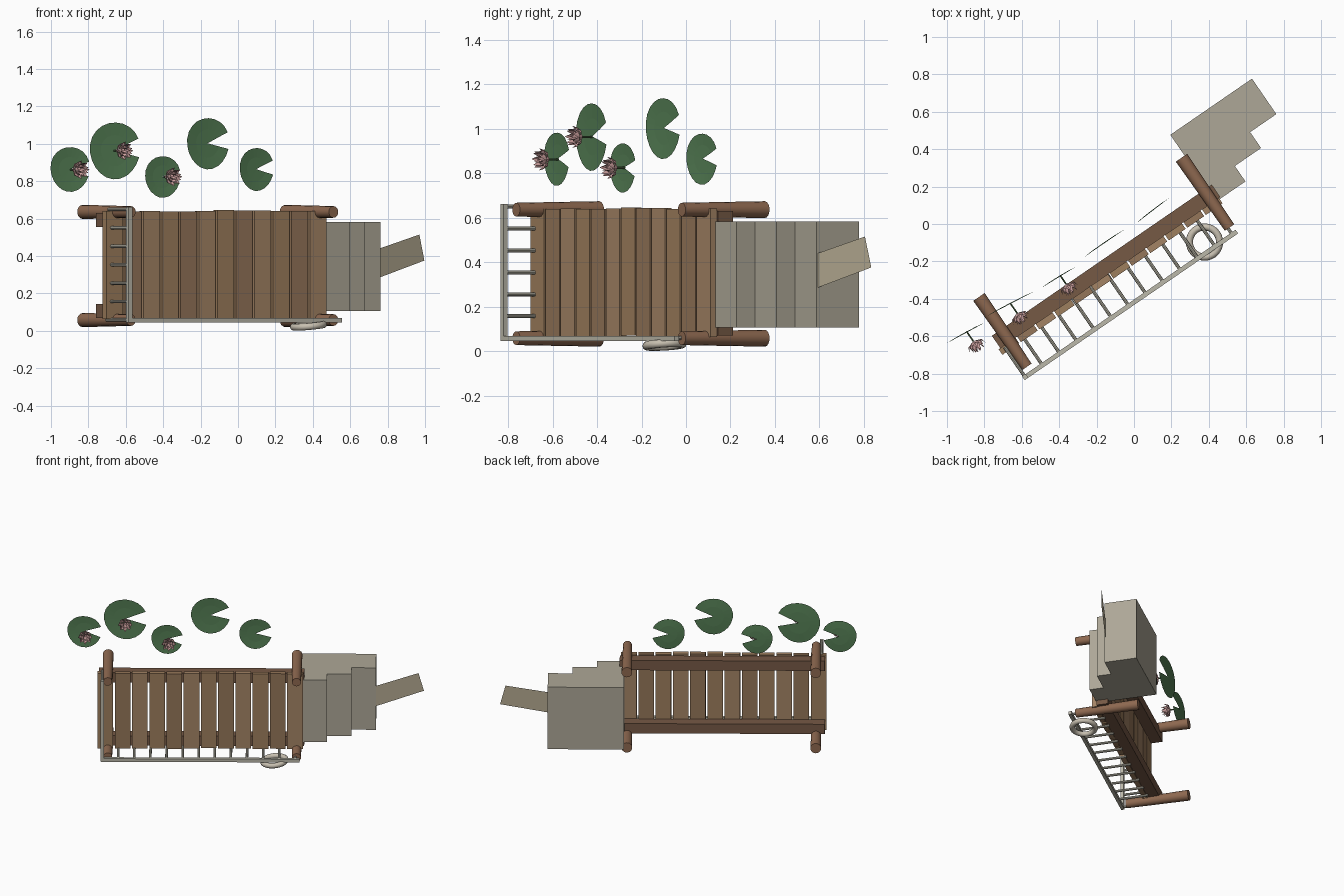
import bpy, bmesh, random
from math import sin, cos, pi, radians
from mathutils import Matrix, Vector

if "Cube" in bpy.data.objects:
    bpy.data.objects.remove(bpy.data.objects["Cube"])

random.seed(4)
# Dock frame: X = along dock, Y = across dock (world z), Z = dock up (towards front right)
T = radians(34.5)
C, S = cos(T), sin(T)
M = Matrix(((C, 0, S, 0), (S, 0, -C, 0), (0, 1, 0, 0), (0, 0, 0, 1)))


def mat(name, r, g, b):
    m = bpy.data.materials.new(name)
    m.diffuse_color = (r, g, b, 1)
    m.use_nodes = True
    m.node_tree.nodes["Principled BSDF"].inputs["Base Color"].default_value = m.diffuse_color
    return m


BOARDS = [mat("board_a", .34, .21, .11), mat("board_b", .30, .18, .10), mat("board_c", .37, .23, .13)]
BEAM = mat("beam_wood", .18, .10, .06)
POST = mat("post_wood", .27, .14, .08)
RAIL = mat("rail_paint", .50, .48, .40)
STONE = mat("stone", .42, .39, .31)
PLANK = mat("pale_wood", .50, .44, .31)
RING = mat("ring_canvas", .58, .53, .44)
LEAF = mat("leaf", .09, .21, .09)
PETAL = mat("petal", .62, .36, .35)
STEM = mat("stem", .08, .15, .06)


def add(name, bm, m, smooth=False):
    me = bpy.data.meshes.new(name)
    bmesh.ops.recalc_face_normals(bm, faces=bm.faces)
    bm.to_mesh(me)
    bm.free()
    me.materials.append(m)
    o = bpy.data.objects.new(name, me)
    bpy.context.collection.objects.link(o)
    o.matrix_world = M
    if smooth:
        bpy.ops.object.select_all(action='DESELECT')
        o.select_set(True)
        bpy.context.view_layer.objects.active = o
        bpy.ops.object.shade_smooth_by_angle(angle=radians(40))
    return o


def box(bm, x0, x1, y0, y1, z0, z1):
    mtx = Matrix.Translation(((x0 + x1) / 2, (y0 + y1) / 2, (z0 + z1) / 2))
    mtx = mtx @ Matrix.Diagonal((x1 - x0, y1 - y0, z1 - z0, 1))
    bmesh.ops.create_cube(bm, size=1, matrix=mtx)


def rod(bm, x, y, z0, z1, r0, r1, n):
    bmesh.ops.create_cone(bm, cap_ends=True, segments=n, radius1=r0, radius2=r1, depth=z1 - z0,
                          matrix=Matrix.Translation((x, y, (z0 + z1) / 2)))


# deck boards
for i in range(12):
    bm = bmesh.new()
    x = -.976 + .12 * i
    j = random.uniform(-.004, .004)
    box(bm, x, x + .109, .066 + j, .642 + j, .142, .178)
    add(f"deck_board_{i + 1}", bm, BOARDS[i % 3])

# stringers under the deck
for side, y in (("low", .07), ("high", .555)):
    bm = bmesh.new()
    box(bm, -.965, .462, y, y + .075, .062, .142)
    add(f"stringer_{side}", bm, BEAM)

# piles
for i, x in enumerate((-.904, .41)):
    for j, y in enumerate((.058, .636)):
        bm = bmesh.new()
        rod(bm, x, y, -.148, .305, .038, .031, 14)
        add(f"pile_{i}{j}", bm, POST, True)

# handrails along the side and across the end
bm = bmesh.new()
box(bm, -.955, .43, .045, .069, .333, .357)
add("side_handrail", bm, RAIL)
bm = bmesh.new()
box(bm, -.955, -.931, .069, .662, .333, .357)
add("end_handrail", bm, RAIL)

# balusters
bm = bmesh.new()
for i in range(13):
    rod(bm, -.943 + .112 * i, .06, .13, .34, .009, .009, 8)
add("side_balusters", bm, RAIL, True)
bm = bmesh.new()
for i in range(6):
    rod(bm, -.943, .157 + .0985 * i, .15, .34, .009, .009, 8)
add("end_balusters", bm, RAIL, True)

# life ring hung on the side railing
bpy.ops.mesh.primitive_torus_add(major_segments=28, minor_segments=10, major_radius=.081, minor_radius=.019)
ring = bpy.context.object
ring.name = "life_ring"
ring.data.materials.append(RING)
bpy.ops.object.shade_smooth_by_angle(angle=radians(40))
ring.matrix_world = (M @ Matrix.Translation((.256, .028, .293)) @ Matrix.Rotation(radians(6), 4, 'Z')
                     @ Matrix.Rotation(pi / 2, 4, 'X'))

# stone steps: stepped profile extruded across
prof = [(.43, -.283), (.96, -.283), (.96, -.053), (.79, -.053), (.79, .05), (.62, .05), (.62, .15), (.43, .15)]
bm = bmesh.new()
f = bm.faces.new([bm.verts.new((x, .107, z)) for x, z in prof])
ext = bmesh.ops.extrude_face_region(bm, geom=[f])
bmesh.ops.translate(bm, vec=(0, .476, 0), verts=[v for v in ext['geom'] if isinstance(v, bmesh.types.BMVert)])
add("stone_steps", bm, STONE)

# thin gangplank running off the lowest step
bm = bmesh.new()
bm.faces.new([bm.verts.new(p) for p in ((.958, .285, -.06), (1.293, .376, -.122),
                                        (1.255, .515, -.114), (.958, .44, -.06))])
add("gangplank", bm, PLANK)


# lily pads: notched discs, slightly dished
def lily_pad(name, x, y, z, r, tilt, notch):
    bm = bmesh.new()
    mtx = Matrix.Translation((x, y, z)) @ Matrix.Rotation(-radians(tilt), 4, 'Y')
    n, half = 20, radians(19)
    mid = bm.verts.new(mtx @ Vector((0, 0, 0)))
    inner, outer = [], []
    for i in range(n + 1):
        a = radians(notch) + half + (2 * pi - 2 * half) * i / n
        rr = r * (1 + .02 * sin(3 * a))
        inner.append(bm.verts.new(mtx @ Vector((rr * .55 * cos(a), rr * .55 * sin(a), .001))))
        outer.append(bm.verts.new(mtx @ Vector((rr * cos(a), rr * sin(a), .005))))
    for i in range(n):
        bm.faces.new((mid, inner[i], inner[i + 1]))
        bm.faces.new((inner[i], outer[i], outer[i + 1], inner[i + 1]))
    add(name, bm, LEAF)


PADS = [(-1.068, .865, -.034, .12, 6, 0), (-.782, .965, -.027, .152, 7, 5), (-.492, .825, .002, .111, 3, -2),
        (-.19, 1.003, -.01, .137, 0, 6), (.123, .865, -.007, .115, -3, 4)]
for i, p in enumerate(PADS):
    lily_pad(f"lily_pad_{i + 1}", *p)


# lily flowers: two rings of pointed cupped petals on a stem
def flower(name, x, y, z0, z):
    bm = bmesh.new()
    rod(bm, x, y, z0, z - .03, .005, .005, 6)
    add(name + "_stem", bm, STEM)
    bm = bmesh.new()
    for count, reach, rise, turn in ((8, .05, .042, 0), (7, .034, .06, .4), (5, .016, .064, .2)):
        for k in range(count):
            mtx = Matrix.Translation((x, y, z - .032)) @ Matrix.Rotation(turn + 2 * pi * k / count, 4, 'Z')
            w = .015 if reach > .02 else .010
            pts = [(.004, 0, 0), (reach * .75, -w, rise * .42), (reach * .85, 0, rise * .33),
                   (reach * .75, w, rise * .42), (reach, 0, rise)]
            a, b, c, d, e = [bm.verts.new(mtx @ Vector(p)) for p in pts]
            for tri in ((a, b, c), (a, c, d), (b, e, c), (c, e, d)):
                bm.faces.new(tri)
    add(name, bm, PETAL)


for i, (x, y, z) in enumerate(((-1.063, .862, .062), (-.785, .963, .071), (-.481, .824, .09))):
    flower(f"lily_flower_{i + 1}", x, y, PADS[i][2], z)
